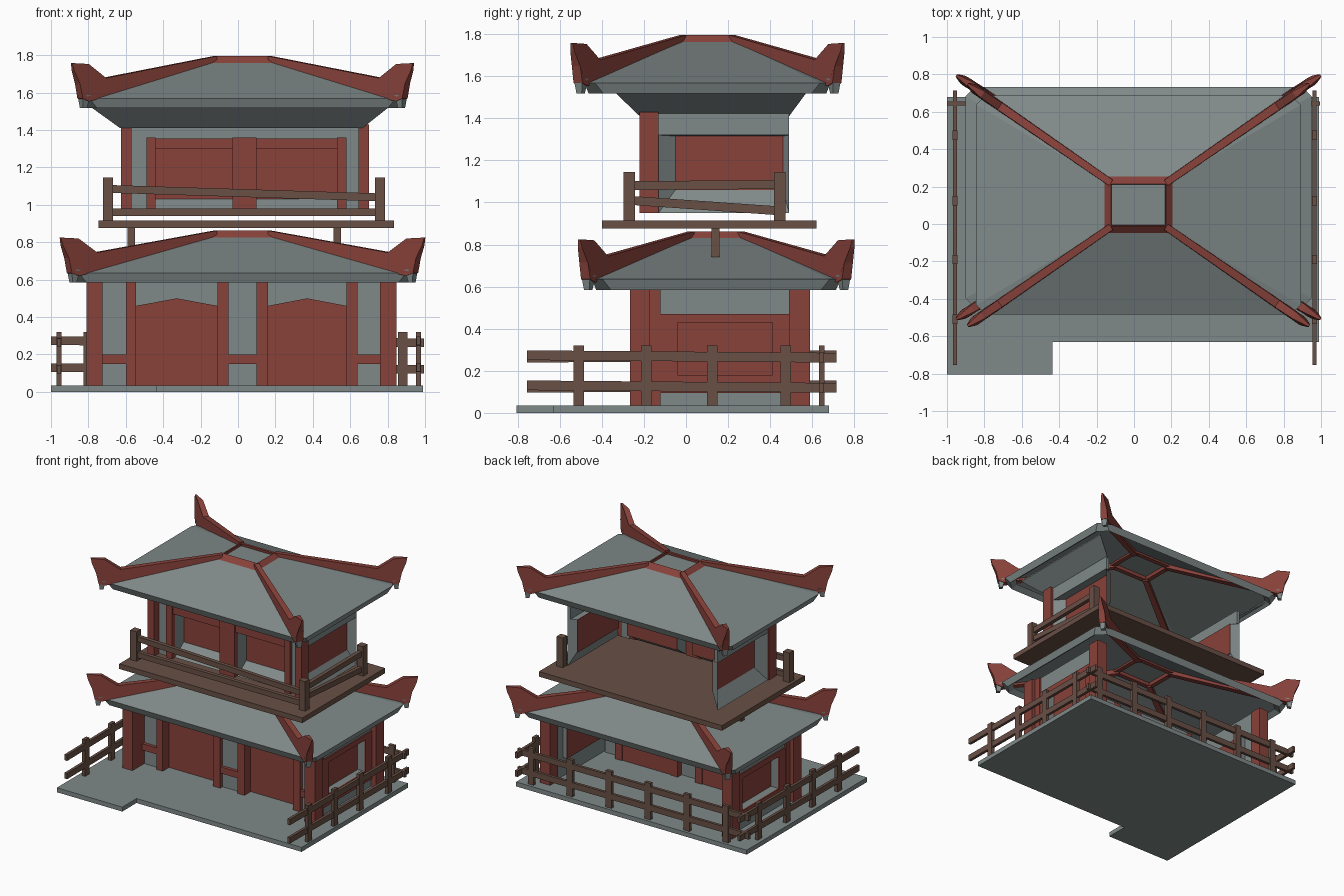
import bpy
import bmesh
from mathutils import Vector

cube = bpy.data.objects.get("Cube")
if cube:
    bpy.data.objects.remove(cube, do_unlink=True)


def material(name, rgb):
    m = bpy.data.materials.new(name)
    m.use_nodes = True
    m.diffuse_color = (*rgb, 1)
    m.node_tree.nodes["Principled BSDF"].inputs["Base Color"].default_value = (*rgb, 1)
    return m


GRAY = material("slate gray", (0.215, 0.255, 0.25))
RED = material("brick red", (0.25, 0.054, 0.043))
BROWN = material("dark wood", (0.14, 0.08, 0.06))


def finish(name, bm, mat):
    bmesh.ops.recalc_face_normals(bm, faces=bm.faces)
    mesh = bpy.data.meshes.new(name)
    bm.to_mesh(mesh)
    bm.free()
    mesh.materials.append(mat)
    ob = bpy.data.objects.new(name, mesh)
    bpy.context.collection.objects.link(ob)
    return ob


def loft(name, rings, mat, caps=(True, True)):
    """Join point rings of equal length with quads."""
    bm = bmesh.new()
    vs = [[bm.verts.new(p) for p in ring] for ring in rings]
    n = len(vs[0])
    for a, b in zip(vs, vs[1:]):
        for i in range(n):
            bm.faces.new((a[i], a[(i + 1) % n], b[(i + 1) % n], b[i]))
    for cap, ring in zip(caps, (vs[0], vs[-1])):
        if cap:
            bm.faces.new(ring)
    return finish(name, bm, mat)


def extrude(name, pts, vec, mat):
    pts = [Vector(p) for p in pts]
    return loft(name, [pts, [p + Vector(vec) for p in pts]], mat)


def box(name, x, y, z, mat):
    pts = [(x[0], y[0], z[0]), (x[1], y[0], z[0]), (x[1], y[1], z[0]), (x[0], y[1], z[0])]
    return extrude(name, pts, (0, 0, z[1] - z[0]), mat)


def beam(name, a, b, width, height, mat):
    """Rail between two centre points."""
    a, b = Vector(a), Vector(b)
    side = (b - a).cross(Vector((0, 0, 1))).normalized() * width / 2
    up = Vector((0, 0, height / 2))
    return extrude(name, [a - side - up, a + side - up, a + side + up, a - side + up], b - a, mat)


def wall_box(name, along, u, depth, z, mat):
    if along == "x":
        box(name, u, depth, z, mat)
    else:
        box(name, depth, u, z, mat)


def frame(name, u, z, hole_u, hole_z, depth, mat):
    """Side wall with one rectangular opening."""
    parts = [(u, (z[0], hole_z[0])), (u, (hole_z[1], z[1])),
             ((u[0], hole_u[0]), hole_z), ((hole_u[1], u[1]), hole_z)]
    for pu, pz in parts:
        box(name, depth, pu, pz, mat)


def recess(name, along, outer, inner, d0, d1):
    """Splayed gray reveal from the outer to the inner rectangle, closed by a red panel."""
    def ring(u, z, d):
        pts = [(u[0], z[0]), (u[1], z[0]), (u[1], z[1]), (u[0], z[1])]
        return [(a, d, b) if along == "x" else (d, a, b) for a, b in pts]
    loft(name + "_reveal", [ring(*outer, d0), ring(*inner, d1)], GRAY, (False, False))
    wall_box(name + "_panel", along, inner[0], sorted((d1, d1 + (d1 - d0) * 0.1)), inner[1], RED)


# Ground slab with a projecting front corner
outline = [(-1, -0.805), (-0.435, -0.805), (-0.435, -0.63), (0.99, -0.63), (0.99, 0.68), (-1, 0.68)]
extrude("ground_slab", [(x, y, 0) for x, y in outline], (0, 0, 0.035), GRAY)


# Hipped roofs
def roof(name, cx, cy, ex, ey, z):
    tx, ty = 0.165, 0.13

    def ring(hx, hy, h, c):
        pts = []
        for sx, sy in ((1, 1), (-1, 1), (-1, -1), (1, -1)):
            pair = [(sx * hx, sy * (hy - c)), (sx * (hx - c), sy * hy)]
            pts += pair if sx * sy > 0 else pair[::-1]
        return [(cx + a, cy + b, z + h) for a, b in pts]

    loft(name + "_shell", [ring(ex - 0.06, ey - 0.06, 0.03, 0.05), ring(ex - 0.02, ey - 0.02, 0, 0.07),
                           ring(ex, ey, 0.05, 0.05), ring(tx, ty, 0.25, 0.01)], GRAY, (False, True))

    # Bevelled ridge frame around the flat top
    section = [(-0.015, 0.225), (0.022, 0.225), (0.022, 0.24), (-0.018, 0.278), (-0.022, 0.27)]
    rings = [ring(tx + o, ty + o, h, 0.002) for o, h in section]
    loft(name + "_top_frame", rings + rings[:1], RED, (False, False))

    # Hip ridges that sweep up into horns, with a small lug below
    horn = [(-0.025, 0.215, 0.02), (-0.025, 0.277, 0.018), (0.82, 0.16, 0.022), (0.95, 0.235, 0.02),
            (1.065, 0.24, 0.006), (1.055, 0.2, 0.012), (1.02, 0.13, 0.024),
            (1.0, 0.05, 0.026), (0.95, 0.035, 0.026)]
    lug = [(0.94, 0.07, 0.025), (1.0, 0.07, 0.025), (0.99, 0.0, 0.015), (0.96, 0.0, 0.015)]
    for sx in (-1, 1):
        for sy in (-1, 1):
            start = Vector((cx + sx * tx, cy + sy * ty, z))
            run = Vector((sx * (ex - tx), sy * (ey + 0.03 - ty), 0))
            side = Vector((-run.y, run.x, 0)).normalized()
            for part, prof, mat in (("_hip_ridge", horn, RED), ("_corner_lug", lug, GRAY)):
                mid = [(start + run * t + Vector((0, 0, h)), side * hw) for t, h, hw in prof]
                loft(name + part, [[p - o for p, o in mid], [p + o for p, o in mid]], mat)


roof("lower_roof", 0.024, 0.143, 0.925, 0.59, 0.585)
roof("upper_roof", 0.024, 0.102, 0.868, 0.585, 1.518)

# Lower storey: corner pillars and side walls
LOW, TOP = 0.035, 0.6
for px in ((-0.81, -0.725), (0.76, 0.848)):
    for py in ((-0.265, -0.17), (0.49, 0.59)):
        box("corner_pillar", px, py, (LOW, TOP), RED)
for s in (-1, 1):
    def sx(a, b):
        return sorted((0.02 + s * a, 0.02 + s * b))
    hole = ((-0.04, 0.41), (0.18, 0.43))
    box("side_pillar", sx(0.745, 0.8), (-0.17, -0.12), (LOW, TOP), RED)
    frame("side_wall", (-0.12, 0.49), (LOW, TOP), *hole, sx(0.755, 0.785), GRAY)
    frame("side_wall_panel", (-0.12, 0.49), (0.095, 0.47), *hole, sx(0.785, 0.795), RED)
    recess("side_window", "y", hole, hole, 0.02 + s * 0.785, 0.02 + s * 0.725)

# Lower storey front: pillars, bays with crossbars, recessed doors
for px in ((-0.6, -0.545), (-0.11, -0.05), (0.1, 0.16), (0.58, 0.64)):
    box("front_pillar", px, (-0.15, -0.04), (LOW, TOP), RED)
for bx in ((-0.725, -0.6), (-0.05, 0.1), (0.64, 0.76)):
    box("front_bay", bx, (-0.12, -0.09), (LOW, TOP), GRAY)
    box("bay_crossbar", bx, (-0.145, -0.12), (0.15, 0.2), RED)
for x0, x1 in ((-0.545, -0.11), (0.16, 0.58)):
    box("door_wall", (x0, x1), (-0.06, -0.04), (0.4, TOP), GRAY)
    pts = [(x0, LOW), (x1, LOW), (x1, 0.46), ((x0 + x1) / 2, 0.5), (x0, 0.46)]
    extrude("door", [(x, -0.072, z) for x, z in pts], (0, 0.025, 0), RED)

# Balcony floor and its supports
box("balcony_floor", (-0.745, 0.835), (-0.4, 0.62), (0.875, 0.915), BROWN)
for px in ((-0.59, -0.55), (0.51, 0.55)):
    box("balcony_support", px, (0.12, 0.16), (0.73, 0.88), BROWN)

# Balcony railing along the front and one side
for px, py in ((-0.695, -0.27), (0.76, -0.27), (0.76, 0.445)):
    box("railing_post", (px - 0.027, px + 0.027), (py - 0.027, py + 0.027), (0.91, 1.145), BROWN)
for a, b in (((-0.69, -0.27, 1.085), (0.76, -0.27, 1.04)), ((-0.69, -0.27, 0.96), (0.76, -0.27, 0.96)),
             ((0.76, -0.27, 1.08), (0.76, 0.445, 1.085)), ((0.76, -0.27, 1.01), (0.76, 0.445, 0.96))):
    beam("railing_bar", a, b, 0.03, 0.042, BROWN)

# Upper storey: front pillars, open at the back
UP, EAVE = 0.95, 1.43
for px in ((-0.625, -0.57), (0.645, 0.7)):
    box("upper_pillar", px, (-0.22, -0.13), (UP, EAVE), RED)
for wall, x_out, x_in in (((-0.615, -0.59), -0.615, -0.555), ((0.655, 0.68), 0.68, 0.62)):
    box("upper_side_lintel", wall, (-0.13, 0.49), (1.32, EAVE), GRAY)
    recess("upper_side_window", "y", ((-0.13, 0.49), (UP, 1.32)), ((-0.05, 0.46), (1.06, 1.315)), x_out, x_in)

# Upper front wall: red posts and lintel around two deep windows
for gx in ((-0.57, -0.49), (0.58, 0.645)):
    box("upper_front_wall", gx, (-0.16, -0.13), (UP, EAVE), GRAY)
box("upper_front_lintel", (-0.57, 0.645), (-0.16, -0.13), (1.34, EAVE), GRAY)
box("window_header", (-0.49, 0.58), (-0.175, -0.14), (1.3, 1.355), RED)
for px in ((-0.49, -0.44), (-0.03, 0.1), (0.53, 0.58)):
    box("window_post", px, (-0.185, -0.14), (UP, 1.36), RED)
for wx in ((-0.44, -0.03), (0.1, 0.53)):
    recess("upper_front_window", "x", (wx, (UP, 1.3)), (wx, (1.03, 1.3)), -0.15, -0.04)

# Flared soffit below the upper eaves, on the front and both sides
X0, X1, Y0, Y1 = (-0.79, -0.63), (0.81, 0.665), (-0.34, -0.22), (0.575, 0.49)
corners = [[(x[i], y[i], z) for x, y in ((X0, Y1), (X0, Y0), (X1, Y0), (X1, Y1))]
           for i, z in ((0, 1.525), (1, 1.41))]
for k in range(3):
    (a, b), (c, d) = corners[0][k:k + 2], corners[1][k:k + 2]
    extrude("soffit", [a, b, d, c], (0, 0, 0.01), GRAY)

# Yard fence on three sides
for z in (0.125, 0.268):
    for fx, tilt in ((-0.957, 0.006), (0.965, -0.006)):
        beam("fence_rail", (fx, -0.755, z - tilt), (fx, 0.715, z + tilt), 0.022, 0.046, BROWN)
    beam("fence_rail", (-1, 0.645, z + 0.005), (0.995, 0.645, z - 0.005), 0.022, 0.046, BROWN)
for y in (-0.51, -0.19, 0.125, 0.475):
    for fx in (-0.957, 0.965):
        box("fence_post", (fx - 0.013, fx + 0.013), (y - 0.025, y + 0.025), (LOW, 0.32), BROWN)
for i in range(6):
    x = 0.88 - 0.336 * i
    box("fence_post", (x - 0.025, x + 0.025), (0.632, 0.658), (LOW, 0.32), BROWN)
